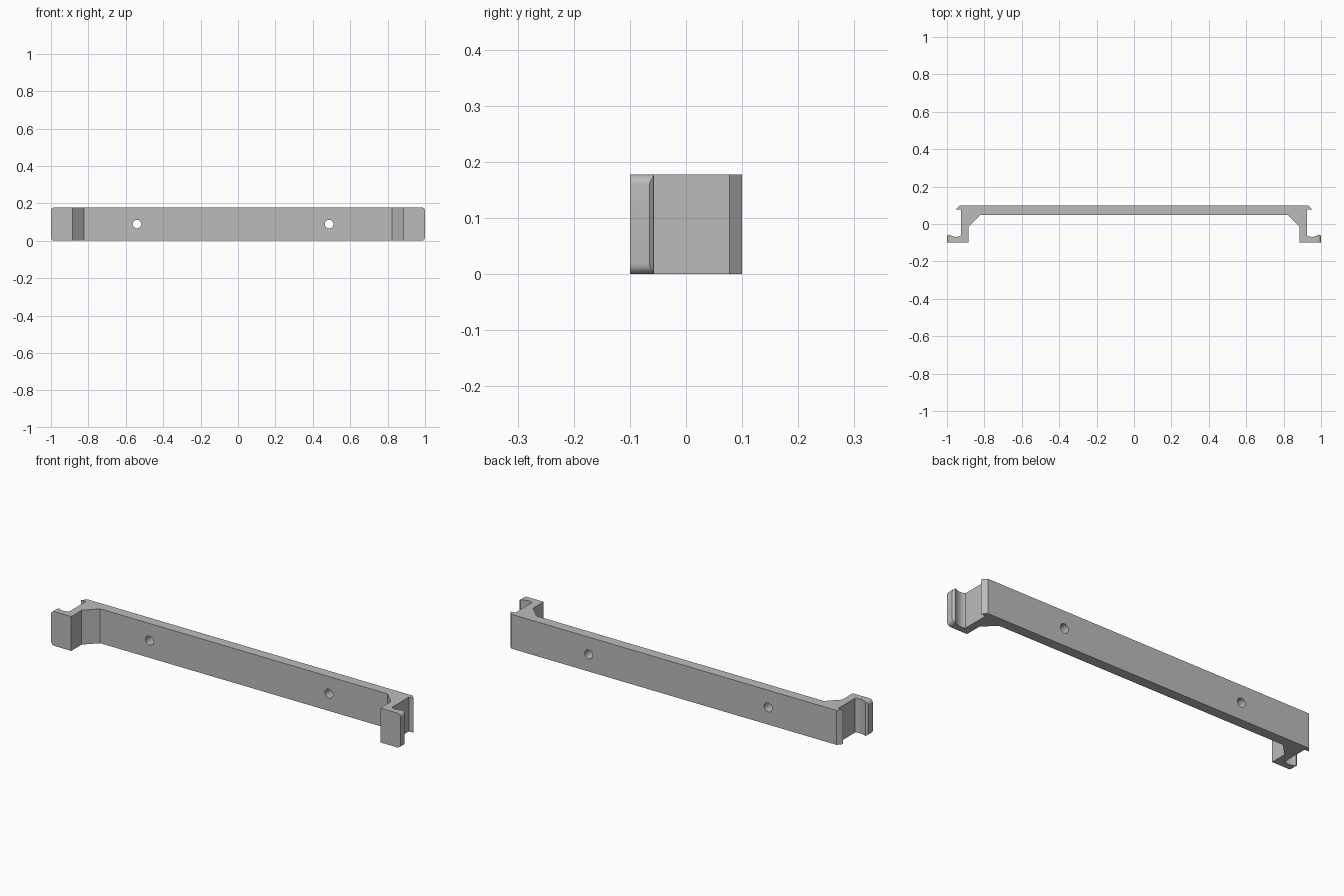
import bpy, bmesh
from math import pi

if "Cube" in bpy.data.objects:
    bpy.data.objects.remove(bpy.data.objects["Cube"], do_unlink=True)

HEIGHT = 0.178

grey = bpy.data.materials.new("plain_grey")
grey.use_nodes = True
colour = (0.5, 0.5, 0.5, 1)
grey.diffuse_color = colour
grey.node_tree.nodes["Principled BSDF"].inputs["Base Color"].default_value = colour


def new_object(name, bm):
    bmesh.ops.recalc_face_normals(bm, faces=bm.faces)
    mesh = bpy.data.meshes.new(name)
    bm.to_mesh(mesh)
    bm.free()
    mesh.materials.append(grey)
    obj = bpy.data.objects.new(name, mesh)
    bpy.context.collection.objects.link(obj)
    return obj


def apply_boolean(obj, cutter, operation):
    mod = obj.modifiers.new("cut", 'BOOLEAN')
    mod.operation, mod.object, mod.solver = operation, cutter, 'EXACT'
    bpy.context.view_layer.objects.active = obj
    bpy.ops.object.modifier_apply(modifier=mod.name)
    bpy.data.objects.remove(cutter, do_unlink=True)


# Half outline seen from above: back lip, clip arm, hooked foot, brace
half = [(0.932, 0.1), (0.952, 0.077), (0.925, 0.077), (0.925, -0.062),
        (0.935, -0.067), (0.955, -0.069), (0.975, -0.063), (0.988, -0.057),
        (0.995, -0.059), (1.0, -0.065), (1.0, -0.1), (0.885, -0.1),
        (0.885, -0.014), (0.823, 0.048)]
outline = half + [(-x, y) for x, y in reversed(half)]

# Bracket extruded from the mirrored outline
bm = bmesh.new()
base = bm.faces.new([bm.verts.new((x, y, 0)) for x, y in outline])
top = bmesh.ops.extrude_face_region(bm, geom=[base])["geom"]
bmesh.ops.translate(bm, vec=(0, 0, HEIGHT),
                    verts=[g for g in top if isinstance(g, bmesh.types.BMVert)])
bracket = new_object("clip_bracket", bm)

# Rounded envelope trims the outer corners of the feet
bm = bmesh.new()
bmesh.ops.create_cube(bm, size=1)
for v in bm.verts:
    v.co = (v.co.x * 2, v.co.y * 0.4, (v.co.z + 0.5) * HEIGHT)
corners = [e for e in bm.edges if abs(e.verts[0].co.y - e.verts[1].co.y) > 0.1]
bmesh.ops.bevel(bm, geom=corners, offset=0.018, segments=5, profile=0.5,
                affect='EDGES')
apply_boolean(bracket, new_object("corner_trim", bm), 'INTERSECT')

# Screw holes through the bar
for x in (-0.54, 0.487):
    bpy.ops.mesh.primitive_cylinder_add(vertices=32, radius=0.023, depth=0.3,
                                        location=(x, 0.08, HEIGHT / 2),
                                        rotation=(pi / 2, 0, 0))
    hole = bpy.context.object
    hole.data.materials.append(grey)
    apply_boolean(bracket, hole, 'DIFFERENCE')

# Smooth the curved surfaces, keep the edges crisp
bpy.ops.object.select_all(action='DESELECT')
bracket.select_set(True)
bpy.context.view_layer.objects.active = bracket
bpy.ops.object.shade_smooth_by_angle(angle=pi / 6)
